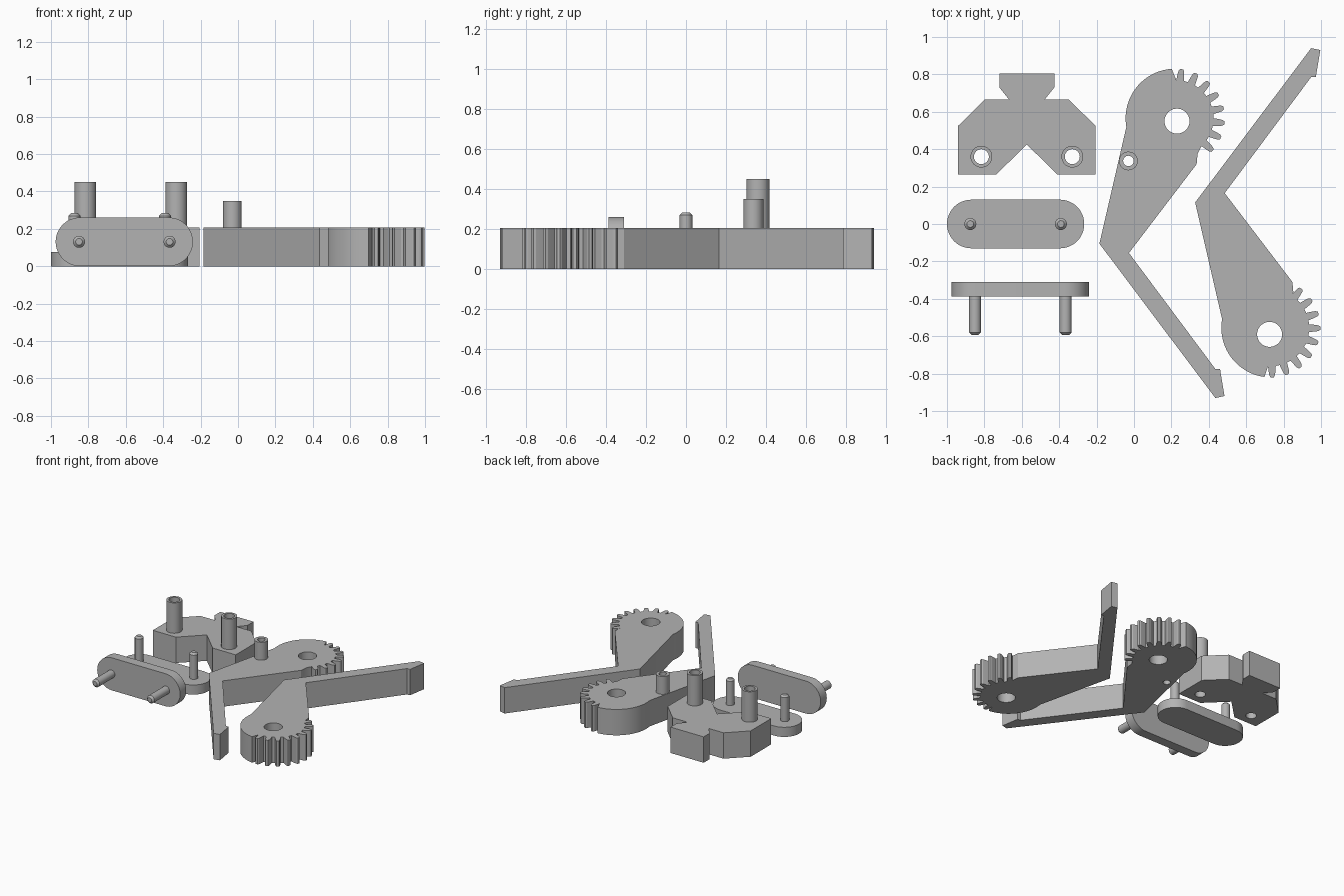
import bpy, bmesh, math
from mathutils import Matrix, Vector

if "Cube" in bpy.data.objects:
    bpy.data.objects.remove(bpy.data.objects["Cube"])

grey = bpy.data.materials.new("plain_grey")
grey.diffuse_color = (0.45, 0.45, 0.45, 1)
grey.use_nodes = True
grey.node_tree.nodes["Principled BSDF"].inputs["Base Color"].default_value = grey.diffuse_color


def arc(cx, cy, r, a0, a1, n):
    return [(cx + r * math.cos(math.radians(a0 + (a1 - a0) * i / n)),
             cy + r * math.sin(math.radians(a0 + (a1 - a0) * i / n))) for i in range(n + 1)]


def circle(cx, cy, r, n=32):
    return arc(cx, cy, r, 0, 360, n)[:-1]


def finish(name, mesh, angle=25):
    ob = bpy.data.objects.new(name, mesh)
    bpy.context.collection.objects.link(ob)
    mesh.materials.clear()
    mesh.materials.append(grey)
    bpy.ops.object.select_all(action='DESELECT')
    ob.select_set(True)
    bpy.context.view_layer.objects.active = ob
    bpy.ops.object.shade_smooth_by_angle(angle=math.radians(angle))
    return ob


def plate(name, loops, z0, z1, matrix=Matrix()):
    """Extrude an outline (first loop) with holes (other loops) from z0 to z1."""
    cu = bpy.data.curves.new(name + "_profile", 'CURVE')
    cu.dimensions, cu.fill_mode, cu.extrude = '2D', 'BOTH', (z1 - z0) / 2
    for pts in loops:
        sp = cu.splines.new('POLY')
        sp.points.add(len(pts) - 1)
        for p, (x, y) in zip(sp.points, pts):
            p.co = (x, y, 0, 1)
        sp.use_cyclic_u = True
    tmp = bpy.data.objects.new("profile", cu)
    bpy.context.collection.objects.link(tmp)
    bpy.context.view_layer.update()
    mesh = bpy.data.meshes.new_from_object(tmp.evaluated_get(bpy.context.evaluated_depsgraph_get()))
    bpy.data.objects.remove(tmp)
    bm = bmesh.new()
    bm.from_mesh(mesh)
    bmesh.ops.remove_doubles(bm, verts=bm.verts, dist=1e-5)
    bmesh.ops.transform(bm, matrix=matrix @ Matrix.Translation((0, 0, (z0 + z1) / 2)), verts=bm.verts)
    bmesh.ops.recalc_face_normals(bm, faces=bm.faces)
    bm.to_mesh(mesh)
    bm.free()
    return finish(name, mesh)


def pin(name, x, z0, z1, r, matrix):
    """Round pin with a chamfered tip."""
    bm = bmesh.new()
    c = 0.014
    rings = [[bm.verts.new((px, py, z)) for px, py in circle(x, 0, rr, 24)]
             for rr, z in ((r, z0), (r, z1 - c), (r - c, z1))]
    for a, b in zip(rings, rings[1:]):
        for i in range(24):
            j = (i + 1) % 24
            bm.faces.new((a[i], a[j], b[j], b[i]))
    bm.faces.new(rings[0][::-1])
    bm.faces.new(rings[-1])
    bmesh.ops.transform(bm, matrix=matrix, verts=bm.verts)
    mesh = bpy.data.meshes.new(name)
    bm.to_mesh(mesh)
    bm.free()
    finish(name, mesh)


# Gripper arms: toothed round end, elbow and hooked finger tip
H = 0.207
CX, CY, R, ROOT, PITCH = 0.22, 0.565, 0.265, 0.205, 17.6


def arm_outline(first, count):
    pts = [(-0.185, -0.105), (0.435, -0.93), (0.484, -0.92), (0.46, -0.775),
           (0.435, -0.775), (-0.027, -0.155), (0.335, 0.32), (0.34, 0.375)]
    for k in reversed(range(count)):
        t = first - k * PITCH
        for da, r in ((-5.8, ROOT), (-4.4, 0.235), (-3.4, 0.255), (-1.8, R),
                      (1.8, R), (3.4, 0.255), (4.4, 0.235), (5.8, ROOT)):
            a = math.radians(t + da)
            pts.append((CX + r * math.cos(a), CY + r * math.sin(a)))
    return pts + arc(CX, CY, R, max(first + 9, 94), 190, 24)


def flipped(pts):
    return [(x + 0.512, 0.01 - y) for x, y in pts]


post = (-0.03, 0.337)
plate("left_arm", [arm_outline(82.5, 8), circle(0.23, 0.55, 0.067), circle(*post, 0.028, 24)], 0, H)
plate("left_arm_post", [circle(*post, 0.05), circle(*post, 0.028, 24)], H, 0.35)
plate("right_arm", [flipped(arm_outline(88.5, 9)), circle(0.725, -0.59, 0.067)], 0, H)

# Base block: symmetric outline with notch and dovetail head, two tubes
MID = -0.573
half = [(0, 0.425), (0.163, 0.265), (0.367, 0.265), (0.367, 0.525), (0.225, 0.665),
        (0.095, 0.665), (0.147, 0.73), (0.147, 0.805)]
outline = [(MID + x, y) for x, y in half] + [(MID - x, y) for x, y in half[:0:-1]]
sockets = [(MID + s * 0.243, 0.36) for s in (-1, 1)]
plate("base_block", [outline] + [circle(*s, 0.04) for s in sockets], 0, H)
for side, s in zip(("left", "right"), sockets):
    plate(side + "_base_tube", [circle(*s, 0.058), circle(*s, 0.04)], H, 0.45)

# Link plates: one lying flat, one standing on its edge
slot = arc(0.237, 0, 0.13, -90, 90, 24) + arc(-0.237, 0, 0.13, 90, 270, 24)
poses = {"flat_link": Matrix.Translation((-0.633, 0, 0)),
         "standing_link": Matrix.Translation((-0.608, -0.31, 0.131)) @ Matrix.Rotation(math.pi / 2, 4, 'X')}
for name, m in poses.items():
    plate(name, [slot], 0, 0.077, m)
    for side, x in (("left", -0.242), ("right", 0.242)):
        pin(f"{name}_{side}_pin", x, 0.07, 0.284, 0.032, m)
